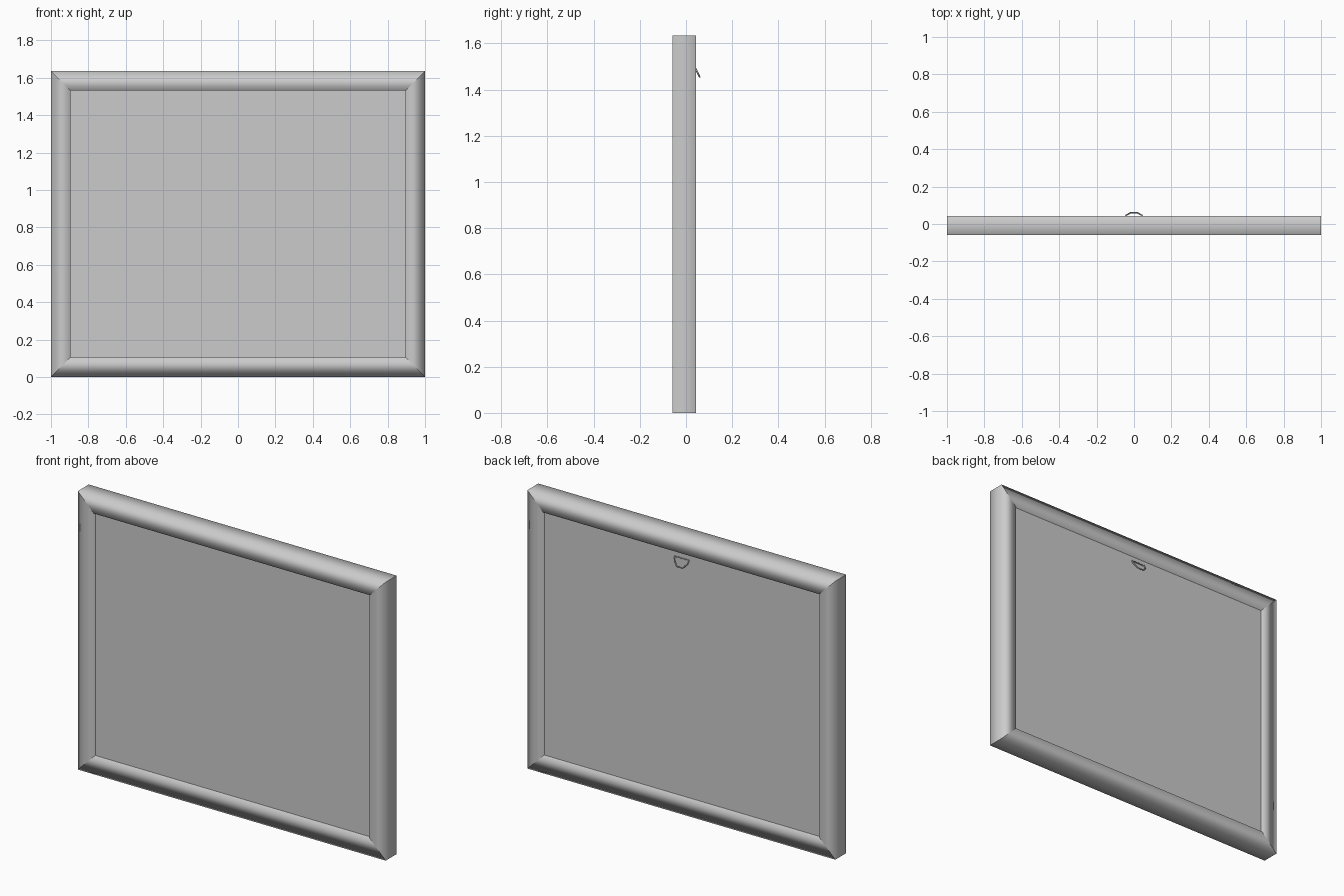
import bpy
from mathutils import Vector

cube = bpy.data.objects.get("Cube")
if cube:
    bpy.data.objects.remove(cube, do_unlink=True)

HALF_W, HEIGHT, BORDER = 1.0, 1.635, 0.104
FRONT, BACK = -0.058, 0.043
PANEL_FRONT, PANEL_BACK = -0.042, 0.034


def make_material(name, rgb):
    mat = bpy.data.materials.new(name)
    mat.use_nodes = True
    color = (*rgb, 1.0)
    mat.diffuse_color = color
    mat.node_tree.nodes["Principled BSDF"].inputs["Base Color"].default_value = color
    return mat


grey = make_material("plain grey", (0.6, 0.6, 0.6))


def make_mesh(name, verts, faces, smooth=False):
    mesh = bpy.data.meshes.new(name)
    mesh.from_pydata(verts, [], faces)
    mesh.materials.append(grey)
    for poly in mesh.polygons:
        poly.use_smooth = smooth
    obj = bpy.data.objects.new(name, mesh)
    bpy.context.collection.objects.link(obj)
    return obj


# Moulding section: (inset from the outer edge, depth), softly rounded by its normals
section = [(0, BACK), (0, FRONT), (BORDER, FRONT), (BORDER, BACK)]
corners = [Vector((-1, -1)), Vector((1, -1)), Vector((1, 1)), Vector((-1, 1))]


def ring_point(corner, inset, depth):
    half_h = HEIGHT / 2
    return (corner.x * (HALF_W - inset), depth, half_h + corner.y * (half_h - inset))


# Four mitred frame members, each with its own smooth shading
names = ["bottom_rail", "left_stile", "top_rail", "right_stile"]
n = len(section)
for i, name in enumerate(names):
    ends = (corners[i], corners[(i + 1) % 4])
    verts = [ring_point(c, *p) for c in ends for p in section]
    faces = [(j, n + j, n + (j + 1) % n, (j + 1) % n) for j in range(n)]
    make_mesh(name, verts, faces, smooth=True)

# Picture panel, set slightly back from both faces of the frame
verts = [ring_point(c, BORDER, d) for d in (PANEL_FRONT, PANEL_BACK) for c in corners]
make_mesh("picture_panel", verts, [(0, 1, 2, 3), (7, 6, 5, 4)])

# Hanging loop on the back: wide at the top, tilting outward to a narrow foot
half = [(0.046, 0.038, 1.5), (0.042, 0.047, 1.48), (0.02, 0.059, 1.455)]
points = half + [(-x, y, z) for x, y, z in reversed(half)]
curve = bpy.data.curves.new("hanging_loop", "CURVE")
curve.dimensions = "3D"
curve.bevel_depth = 0.004
curve.bevel_resolution = 1
spline = curve.splines.new("POLY")
spline.points.add(len(points) - 1)
for point, co in zip(spline.points, points):
    point.co = (*co, 1)
spline.use_cyclic_u = True
curve.materials.append(grey)
loop = bpy.data.objects.new("hanging_loop", curve)
bpy.context.collection.objects.link(loop)
